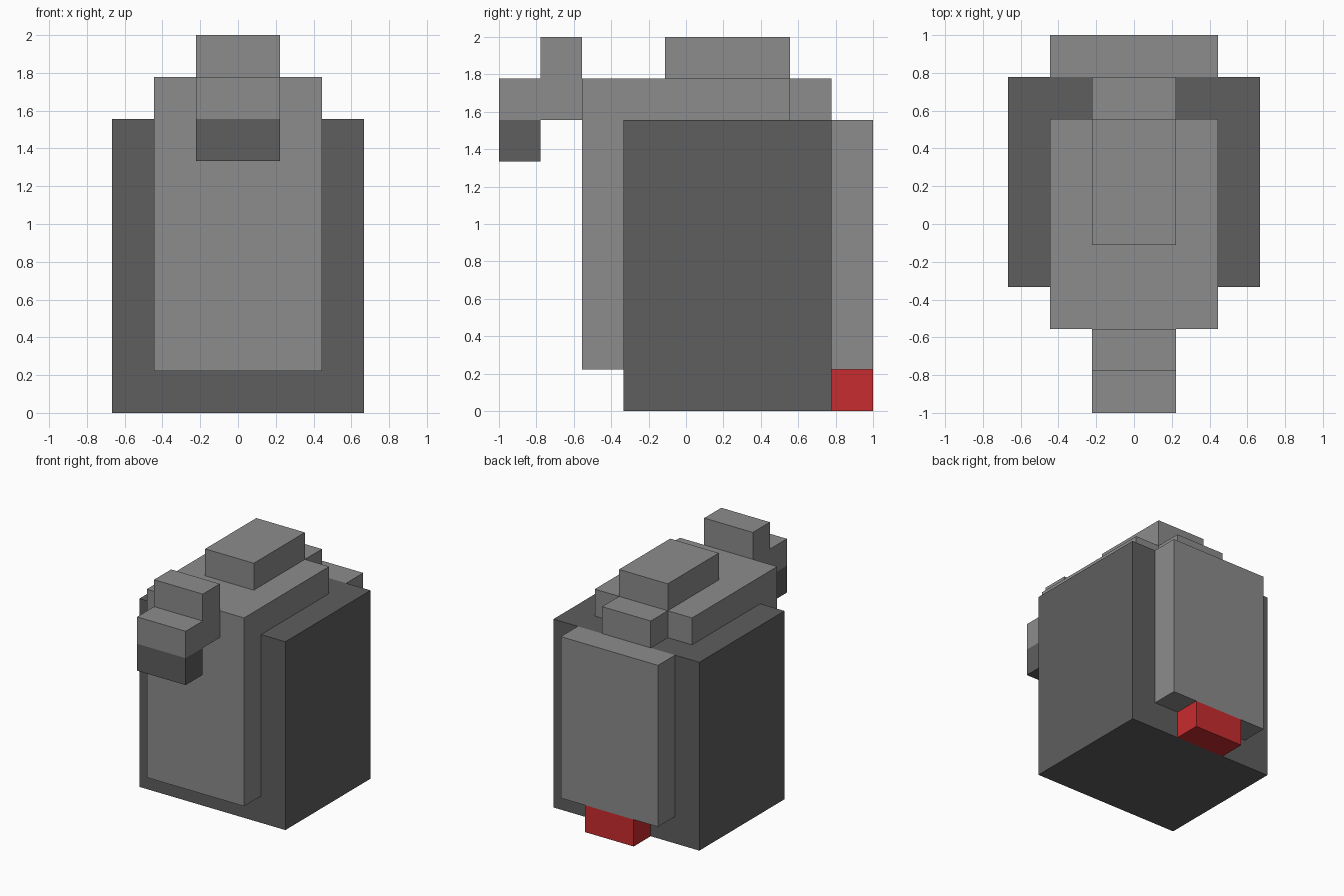
import bpy
import bmesh

if "Cube" in bpy.data.objects:
    bpy.data.objects.remove(bpy.data.objects["Cube"])

U = 2 / 18  # one grid cell of the blocky model


def material(name, rgb):
    m = bpy.data.materials.new(name)
    m.diffuse_color = (*rgb, 1)
    m.use_nodes = True
    m.node_tree.nodes["Principled BSDF"].inputs["Base Color"].default_value = m.diffuse_color
    return m


LIGHT = material("light grey", (0.262, 0.262, 0.262))
DARK = material("dark grey", (0.112, 0.112, 0.112))
RED = material("red", (0.584, 0.025, 0.028))


def extrude(name, half_width, outline, mat):
    """Extrude a side outline of (y, z) cells across x, centred on x = 0."""
    bm = bmesh.new()
    verts = [bm.verts.new((-half_width * U, y * U, z * U)) for y, z in outline]
    face = bm.faces.new(verts)
    side = bmesh.ops.extrude_face_region(bm, geom=[face])["geom"]
    moved = [g for g in side if isinstance(g, bmesh.types.BMVert)]
    bmesh.ops.translate(bm, verts=moved, vec=(2 * half_width * U, 0, 0))
    bmesh.ops.recalc_face_normals(bm, faces=bm.faces)
    mesh = bpy.data.meshes.new(name)
    bm.to_mesh(mesh)
    bm.free()
    mesh.materials.append(mat)
    bpy.context.collection.objects.link(bpy.data.objects.new(name, mesh))


def block(name, half_width, y0, y1, z0, z1, mat):
    extrude(name, half_width, [(y0, z0), (y1, z0), (y1, z1), (y0, z1)], mat)


# Main body
block("body", 6, -3, 7, 0, 14, DARK)

# Front panel folding over the top of the body
extrude("front_and_top_panel", 4,
        [(-5, 2), (-3, 2), (-3, 14), (5, 14), (5, 16), (-5, 16)], LIGHT)

# Raised top block and the step behind it
block("top_block", 2, -1, 5, 16, 18, LIGHT)
block("rear_step", 2, 5, 7, 14, 16, LIGHT)

# Rear panel with the red block beneath it
block("rear_panel", 4, 7, 9, 2, 14, LIGHT)
block("rear_red_block", 2, 7, 9, 0, 2, RED)

# Stepped front spout and its dark tip
extrude("spout", 2,
        [(-9, 14), (-5, 14), (-5, 18), (-7, 18), (-7, 16), (-9, 16)], LIGHT)
block("spout_tip", 2, -9, -7, 12, 14, DARK)
